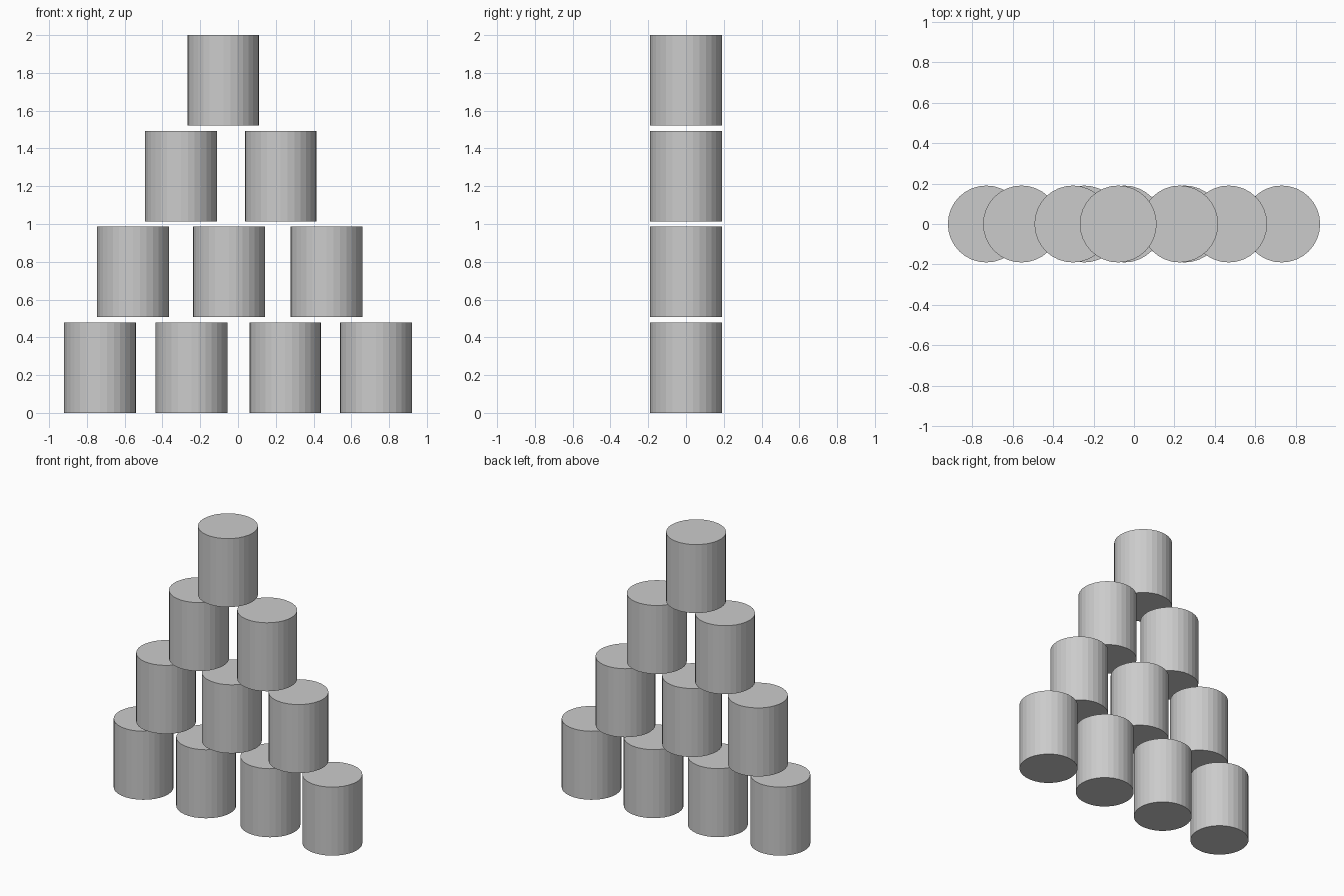
import bpy

if "Cube" in bpy.data.objects:
    bpy.data.objects.remove(bpy.data.objects["Cube"])

RADIUS, HEIGHT, STEP = 0.19, 0.479, 0.507

# x centres of the cans in each row, bottom to top (slightly uneven stacking)
rows = [
    (-0.73, -0.246, 0.25, 0.73),
    (-0.556, -0.048, 0.468),
    (-0.302, 0.226),
    (-0.078,),
]


def add_can(name, x, z):
    bpy.ops.mesh.primitive_cylinder_add(
        vertices=32, radius=RADIUS, depth=HEIGHT, location=(x, 0, z + HEIGHT / 2))
    bpy.context.object.name = name


# Pyramid of cans with a small gap between rows
for r, xs in enumerate(rows):
    for c, x in enumerate(xs):
        add_can(f"can_row{r + 1}_{c + 1}", x, r * STEP)
